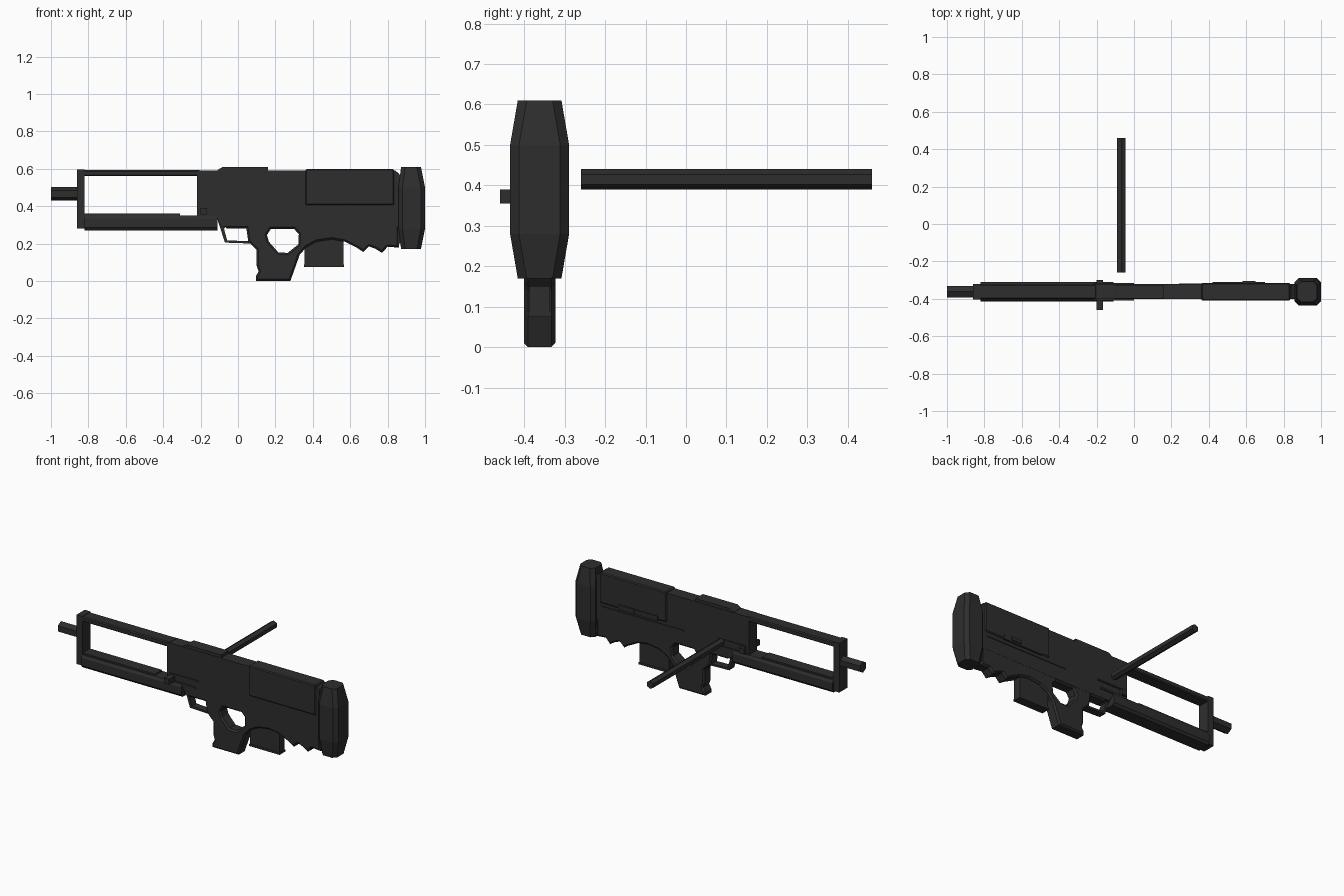
import bpy, bmesh, math
from mathutils import Vector

if "Cube" in bpy.data.objects:
    bpy.data.objects.remove(bpy.data.objects["Cube"])

MID = -0.362  # centre plane of the rifle

gunmetal = bpy.data.materials.new("dark_gunmetal")
gunmetal.use_nodes = True
colour = (0.027, 0.027, 0.027, 1)
gunmetal.diffuse_color = colour
gunmetal.node_tree.nodes["Principled BSDF"].inputs["Base Color"].default_value = colour


def add(name, mesh):
    obj = bpy.data.objects.new(name, mesh)
    bpy.context.collection.objects.link(obj)
    mesh.materials.clear()
    mesh.materials.append(gunmetal)
    return obj


def loft(name, rings):
    """Skin a list of equally sized rings and cap both ends."""
    bm = bmesh.new()
    loops = [[bm.verts.new(p) for p in ring] for ring in rings]
    n = len(loops[0])
    for a, b in zip(loops, loops[1:]):
        for i in range(n):
            bm.faces.new((a[i], a[(i + 1) % n], b[(i + 1) % n], b[i]))
    bm.faces.new(loops[0])
    bm.faces.new(loops[-1])
    bmesh.ops.recalc_face_normals(bm, faces=bm.faces)
    mesh = bpy.data.meshes.new(name)
    bm.to_mesh(mesh)
    bm.free()
    return add(name, mesh)


def box(name, x0, x1, z0, z1, half, y=MID, bevel=0.0):
    ring = [(x0, z0), (x1, z0), (x1, z1), (x0, z1)]
    obj = loft(name, [[(x, y + s * half, z) for x, z in ring] for s in (-1, 1)])
    if bevel:
        mod = obj.modifiers.new("edge_chamfer", "BEVEL")
        mod.width = bevel
        mod.segments = 1
    return obj


def plate(name, outlines, half, bevel=0.0):
    """Side profile with optional holes, extruded across the rifle."""
    curve = bpy.data.curves.new(name, "CURVE")
    curve.dimensions = "2D"
    curve.fill_mode = "BOTH"
    curve.extrude = half - bevel
    curve.bevel_depth = bevel
    curve.bevel_resolution = 0
    curve.offset = -bevel
    for outline in outlines:
        spline = curve.splines.new("POLY")
        spline.points.add(len(outline) - 1)
        for point, (x, z) in zip(spline.points, outline):
            point.co = (x, z, 0, 1)
        spline.use_cyclic_u = True
    temp = bpy.data.objects.new(name + "_curve", curve)
    bpy.context.collection.objects.link(temp)
    bpy.context.view_layer.update()
    graph = bpy.context.evaluated_depsgraph_get()
    mesh = bpy.data.meshes.new_from_object(temp.evaluated_get(graph))
    bpy.data.objects.remove(temp)
    for v in mesh.vertices:
        x, z, depth = v.co
        v.co = (x, MID - depth, z)
    obj = add(name, mesh)
    obj.data.name = name
    for poly in mesh.polygons:
        poly.use_smooth = False
    return obj


def hex_bar(name, start, end, radius):
    """Six-sided bar with an edge on top."""
    start, end = Vector(start), Vector(end)
    side = (end - start).normalized().cross(Vector((0, 0, 1)))
    angles = [math.radians(60 * i) for i in range(6)]
    ring = [side * math.sin(a) * radius + Vector((0, 0, math.cos(a) * radius)) for a in angles]
    return loft(name, [[p + c for c in ring] for p in (start, end)])


# Receiver: flat upper body
plate("receiver", [[(-0.22, 0.35), (-0.11, 0.33), (-0.09, 0.29), (0.86, 0.29),
                    (0.86, 0.575), (0.84, 0.59), (-0.22, 0.59)]], 0.04)

# Lower stock with grip, thumb hole and finger scallops
lower = [(-0.08, 0.31), (-0.06, 0.28), (0.045, 0.28), (0.055, 0.21), (0.1, 0.165),
         (0.1, 0.08), (0.11, 0.05), (0.095, 0.025), (0.095, 0), (0.28, 0), (0.33, 0.14),
         (0.365, 0.18), (0.42, 0.21), (0.5, 0.222), (0.57, 0.21), (0.64, 0.175),
         (0.67, 0.155), (0.7, 0.185), (0.735, 0.172), (0.77, 0.15), (0.8, 0.183),
         (0.86, 0.178), (0.86, 0.31)]
thumb_hole = [(0.175, 0.278), (0.3, 0.278), (0.325, 0.25), (0.322, 0.195), (0.265, 0.15),
              (0.215, 0.153), (0.165, 0.21), (0.155, 0.245)]
plate("lower_stock_and_grip", [lower, thumb_hole], 0.039, 0.01)

# Trigger guard
plate("trigger_guard", [[(-0.11, 0.33), (-0.07, 0.205), (0.07, 0.2), (0.07, 0.212),
                         (-0.058, 0.217), (-0.075, 0.28), (-0.05, 0.3), (-0.05, 0.33)]], 0.024)

# Magazine
box("magazine", 0.355, 0.565, 0.075, 0.26, 0.026)
box("magazine_floor", 0.352, 0.568, 0.075, 0.088, 0.029)

# Top plate and cheek rest
plate("top_plate", [[(-0.11, 0.58), (0.16, 0.58), (0.16, 0.608), (-0.085, 0.608),
                     (-0.11, 0.592)]], 0.037)
box("cheek_rest", 0.36, 0.835, 0.405, 0.598, 0.047, bevel=0.006)

# Butt pad, tapering at the top and bottom
pad_rings = []
for z, half, x0, x1 in ((0.17, 0.054, 0.872, 0.978), (0.28, 0.073, 0.858, 1),
                        (0.5, 0.073, 0.858, 1), (0.61, 0.054, 0.872, 0.978)):
    c = 0.022
    pad_rings.append([(x, MID + y, z) for x, y in (
        (x0 + c, -half), (x1 - c, -half), (x1, c - half), (x1, half - c),
        (x1 - c, half), (x0 + c, half), (x0, half - c), (x0, c - half))])
loft("butt_pad", pad_rings)
box("butt_pad_neck", 0.84, 0.88, 0.2, 0.57, 0.036)

# Front frame: end plate, top bar and fore-end
box("front_plate", -0.86, -0.82, 0.28, 0.595, 0.041)
box("top_bar", -0.83, -0.2, 0.56, 0.592, 0.04, bevel=0.006)
section = [(-0.04, 0.27), (0.04, 0.27), (0.052, 0.285), (0.052, 0.335), (0.042, 0.35),
           (-0.042, 0.35), (-0.052, 0.335), (-0.052, 0.285)]
loft("fore_end", [[(x, MID + y, z) for y, z in section] for x in (-0.82, -0.11)])
box("fore_end_top", -0.82, -0.31, 0.34, 0.36, 0.036)

# Muzzle and separate bar
hex_bar("muzzle", (-1, MID, 0.465), (-0.85, MID, 0.465), 0.036)
hex_bar("loose_bar", (-0.068, -0.26, 0.415), (-0.068, 0.46, 0.415), 0.025)

# Cocking handle, with guide ribs on both sides
box("cocking_handle", -0.2, -0.165, 0.355, 0.39, 0.08, y=-0.38)
for side, name in ((-1, "right"), (1, "left")):
    y = MID + side * 0.04
    box(name + "_handle_rib", -0.2, 0.0, 0.393, 0.402, 0.006, y=y)
    box(name + "_handle_lever", -0.21, -0.02, 0.345, 0.357, 0.006, y=y)

# Ejection port details on the far side
box("port_cover", 0.42, 0.7, 0.4, 0.43, 0.006, y=MID + 0.046)
box("port_knob", 0.58, 0.65, 0.41, 0.432, 0.006, y=MID + 0.052)
box("port_rib", 0.24, 0.82, 0.376, 0.384, 0.005, y=MID + 0.04)
